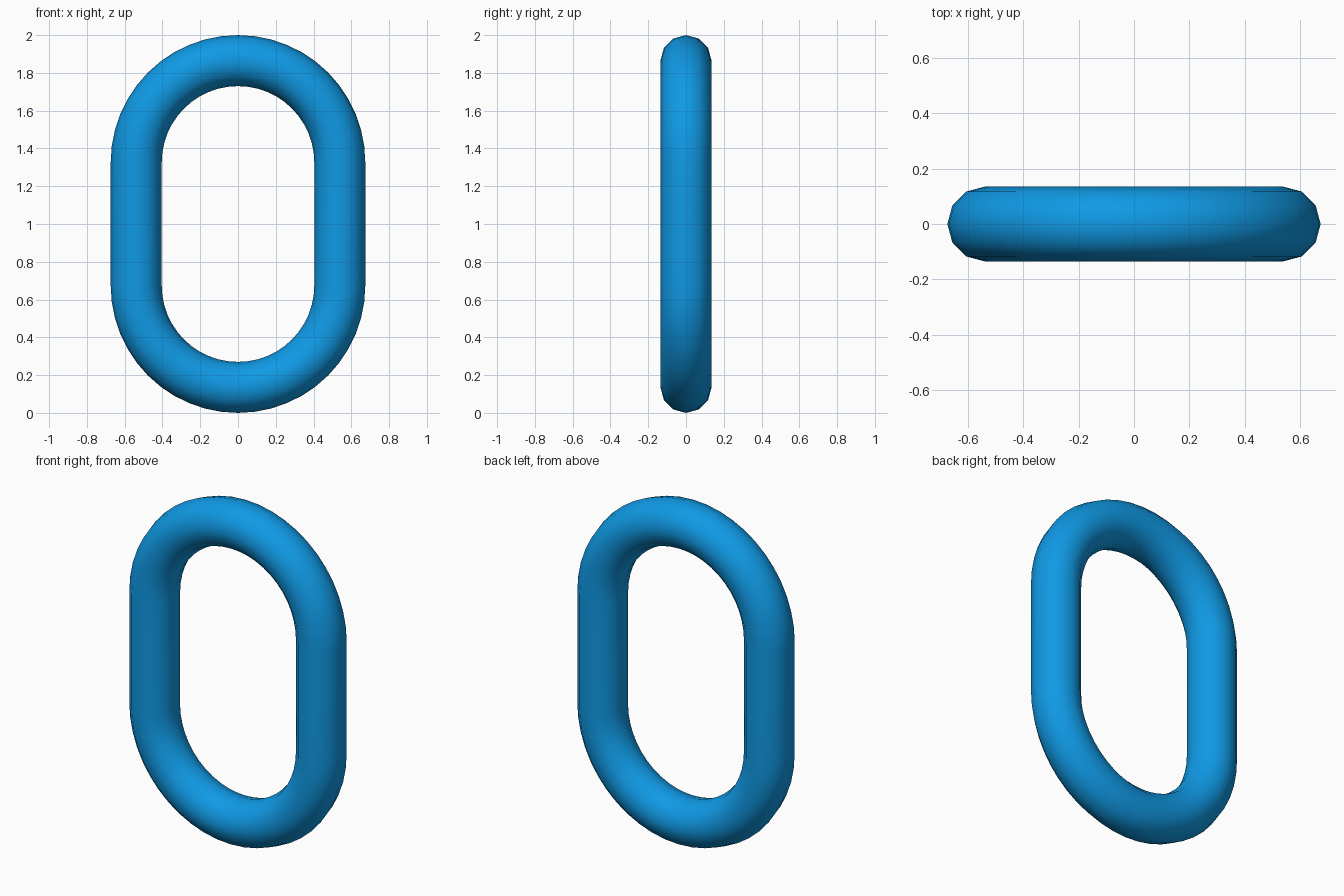
import bpy, bmesh, math
from mathutils import Vector

if "Cube" in bpy.data.objects:
    bpy.data.objects.remove(bpy.data.objects["Cube"])

TUBE, BEND = 0.135, 0.539      # tube radius, centreline bend radius
SIDES, STEPS = 12, 24          # tube sides, segments per half-circle bend
HALF = 1.0 - TUBE - BEND       # half length of the straight sides

# Oval centreline: upper bend, then lower bend; straight sides join them
path = []
for start, cz in ((0.0, 1 + HALF), (math.pi, 1 - HALF)):
    for i in range(STEPS + 1):
        a = start + math.pi * i / STEPS
        path.append((cz, Vector((math.cos(a), 0, math.sin(a)))))

# Sweep a round section along the centreline
bm = bmesh.new()
rings = []
for cz, out in path:
    centre = Vector((0, 0, cz)) + out * BEND
    ring = []
    for j in range(SIDES):
        t = 2 * math.pi * j / SIDES
        offset = out * math.cos(t) + Vector((0, math.sin(t), 0))
        ring.append(bm.verts.new(centre + offset * TUBE))
    rings.append(ring)
for i, ring in enumerate(rings):
    nxt = rings[(i + 1) % len(rings)]
    for j in range(SIDES):
        k = (j + 1) % SIDES
        bm.faces.new((ring[j], ring[k], nxt[k], nxt[j])).smooth = True
bmesh.ops.recalc_face_normals(bm, faces=bm.faces)

mesh = bpy.data.meshes.new("chain_link")
bm.to_mesh(mesh)
bm.free()

# Blue finish
blue = bpy.data.materials.new("blue")
blue.diffuse_color = (0.005, 0.32, 0.78, 1)
blue.use_nodes = True
blue.node_tree.nodes["Principled BSDF"].inputs["Base Color"].default_value = blue.diffuse_color
mesh.materials.append(blue)
link = bpy.data.objects.new("chain_link", mesh)
bpy.context.collection.objects.link(link)
